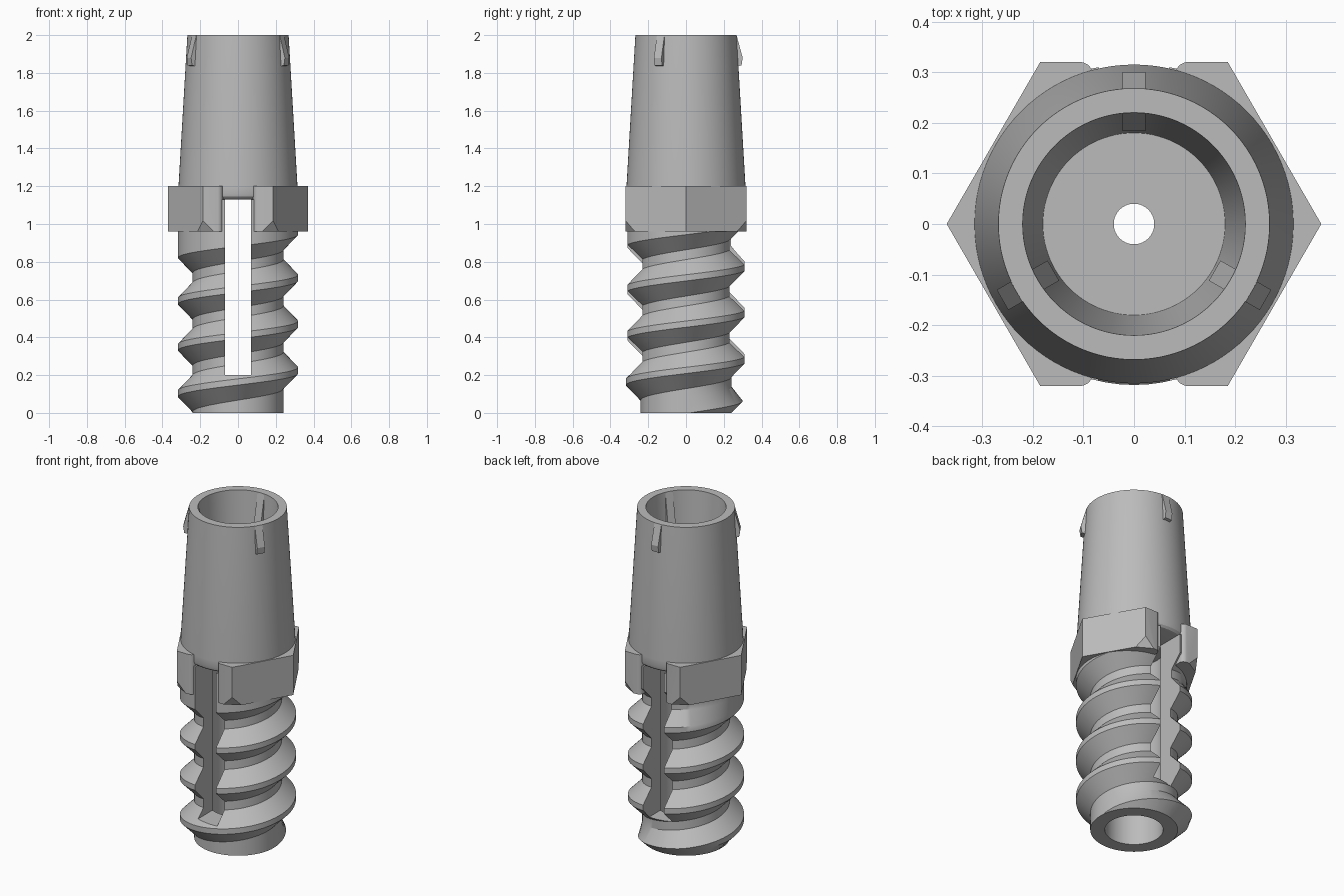
import bpy, bmesh, math
from mathutils import Matrix

if "Cube" in bpy.data.objects:
    bpy.data.objects.remove(bpy.data.objects["Cube"])

TAU = 2 * math.pi
grey = bpy.data.materials.new("plain grey")
grey.diffuse_color = (0.5, 0.5, 0.5, 1)
grey.use_nodes = True
grey.node_tree.nodes["Principled BSDF"].inputs["Base Color"].default_value = grey.diffuse_color


def finish(name, bm):
    bmesh.ops.recalc_face_normals(bm, faces=bm.faces)
    me = bpy.data.meshes.new(name)
    bm.to_mesh(me)
    bm.free()
    me.materials.append(grey)
    ob = bpy.data.objects.new(name, me)
    bpy.context.collection.objects.link(ob)
    return ob


def prism(bm, pts, vec, mat=Matrix()):
    """Extrude a closed polygon of 3D points along vec."""
    lo = [bm.verts.new(mat @ M(p)) for p in pts]
    hi = [bm.verts.new(mat @ (M(p) + M(vec))) for p in pts]
    n = len(pts)
    bm.faces.new(lo[::-1])
    bm.faces.new(hi)
    for i in range(n):
        j = (i + 1) % n
        bm.faces.new((lo[i], lo[j], hi[j], hi[i]))
    return lo


def M(p):
    return Matrix.Translation(p).to_translation()


def box(name, hx, z0, z1):
    bm = bmesh.new()
    prism(bm, [(-hx, -1, z0), (hx, -1, z0), (hx, 1, z0), (-hx, 1, z0)], (0, 0, z1 - z0))
    return finish(name, bm)


def cylinder(name, r, z0, z1):
    bm = bmesh.new()
    prism(bm, [(r * math.cos(TAU * i / 64), r * math.sin(TAU * i / 64), z0) for i in range(64)],
          (0, 0, z1 - z0))
    return finish(name, bm)


def cut(ob, cutters):
    for c in cutters:
        c.hide_render = True
        m = ob.modifiers.new("cut", 'BOOLEAN')
        m.operation, m.solver, m.object = 'DIFFERENCE', 'EXACT', c
    dg = bpy.context.evaluated_depsgraph_get()
    me = bpy.data.meshes.new_from_object(ob.evaluated_get(dg))
    ob.modifiers.clear()
    ob.data = me
    for c in cutters:
        bpy.data.objects.remove(c)


def smooth(ob):
    bpy.ops.object.select_all(action='DESELECT')
    ob.select_set(True)
    bpy.context.view_layer.objects.active = ob
    bpy.ops.object.shade_smooth_by_angle(angle=math.radians(30))


# Threaded shank: helical profile rows, clipped flat at both ends
N, PITCH, Z0, TOP = 72, 0.245, 0.225, 1.13
CREST, FLANK = 0.0165, 0.08
ROWS = [-CREST, CREST, CREST + FLANK, PITCH - CREST - FLANK]


def clamp(v, a=0.0, b=1.0):
    return max(a, min(b, v))


def thread_radius(theta, z):
    u = z - Z0 - PITCH * theta / TAU
    k = math.floor((u + CREST) / PITCH)
    v = u - k * PITCH
    depth = clamp(min(v - CREST, PITCH - CREST - v) / FLANK) * 0.078
    groove_z = z - v + PITCH / 2
    fade = clamp((0.955 - groove_z) / 0.05)      # groove runs out below the collar
    return min(0.318 - depth * fade, 0.24 + z)   # small lead-in chamfer


bm = bmesh.new()
cache = {}


def thread_vert(i, row):
    if i == N:
        i, row = 0, row + 4
    theta = TAU * i / N
    z = Z0 + PITCH * (theta / TAU + row // 4) + ROWS[row % 4]
    z = round(clamp(z, 0, TOP), 5)
    if (i, z) not in cache:
        r = thread_radius(theta, z)
        cache[i, z] = bm.verts.new((r * math.cos(theta), r * math.sin(theta), z))
    return cache[i, z]


for i in range(N):
    for row in range(-12, 24):
        quad = [thread_vert(i, row), thread_vert(i + 1, row),
                thread_vert(i + 1, row + 1), thread_vert(i, row + 1)]
        quad = list(dict.fromkeys(quad))
        if len(quad) > 2:
            bm.faces.new(quad)
bm.faces.new([cache[i, 0] for i in range(N)][::-1])
bm.faces.new([cache[i, TOP] for i in range(N)])
shank = finish("threaded_shank", bm)
cut(shank, [cylinder("bore", 0.16, -0.1, 1.3), box("wide_slot", 0.07, 0.2, 1.3),
            box("narrow_slot", 0.05, -0.1, 0.3)])
smooth(shank)

# Hex collar with four clipped lower corners and rounded gaps front and back
bm = bmesh.new()
R = 0.37
low = prism(bm, [(R * math.cos(TAU * i / 6), R * math.sin(TAU * i / 6), 0.96) for i in range(6)],
            (0, 0, 0.24))
bmesh.ops.bevel(bm, geom=[v for v in low if abs(v.co.y) > 0.1], offset=0.058,
                segments=1, affect='VERTICES')
collar = finish("hex_collar", bm)
half = [(0.08, 0.0), (0.08, 0.295), (0.083, 0.305), (0.09, 0.314), (0.10, 0.319), (0.115, 0.322),
        (0.115, 0.4)]
right = [(x, -y) for x, y in half[:0:-1]] + half[1:]
outline = right + [(-x, -y) for x, y in right]
bm = bmesh.new()
prism(bm, [(x, y, 0.8) for x, y in outline], (0, 0, 0.6))
cut(collar, [finish("collar_gap", bm), cylinder("collar_bore", 0.25, 0.8, 1.4)])
smooth(collar)

# Tapered cup with a holed floor, turned from one closed profile
profile = [(0.04, 1.13), (0.285, 1.13), (0.30, 1.134), (0.311, 1.145), (0.315, 1.16), (0.315, 1.2),
           (0.268, 2), (0.22, 2), (0.18, 1.25), (0.04, 1.25)]
bm = bmesh.new()
S = 96
rings = [[bm.verts.new((r * math.cos(TAU * i / S), r * math.sin(TAU * i / S), z)) for r, z in profile]
         for i in range(S)]
n = len(profile)
for i in range(S):
    a, b = rings[i], rings[(i + 1) % S]
    for j in range(n):
        k = (j + 1) % n
        bm.faces.new((a[j], b[j], b[k], a[k]))
smooth(finish("tapered_cup", bm))

# Small wedge barbs outside and inside the rim, three around
outer = [(0.25, 1.999), (0.268, 1.999), (0.30, 1.88), (0.294, 1.84), (0.27, 1.835), (0.25, 1.835)]
inner = [(0.24, 1.999), (0.22, 1.999), (0.184, 1.82), (0.23, 1.80)]
for label, shape in (("outer_barbs", outer), ("inner_barbs", inner)):
    bm = bmesh.new()
    for deg in (90, 210, 330):
        prism(bm, [(r, -0.023, z) for r, z in shape], (0, 0.046, 0),
              Matrix.Rotation(math.radians(deg), 4, 'Z'))
    finish(label, bm)
